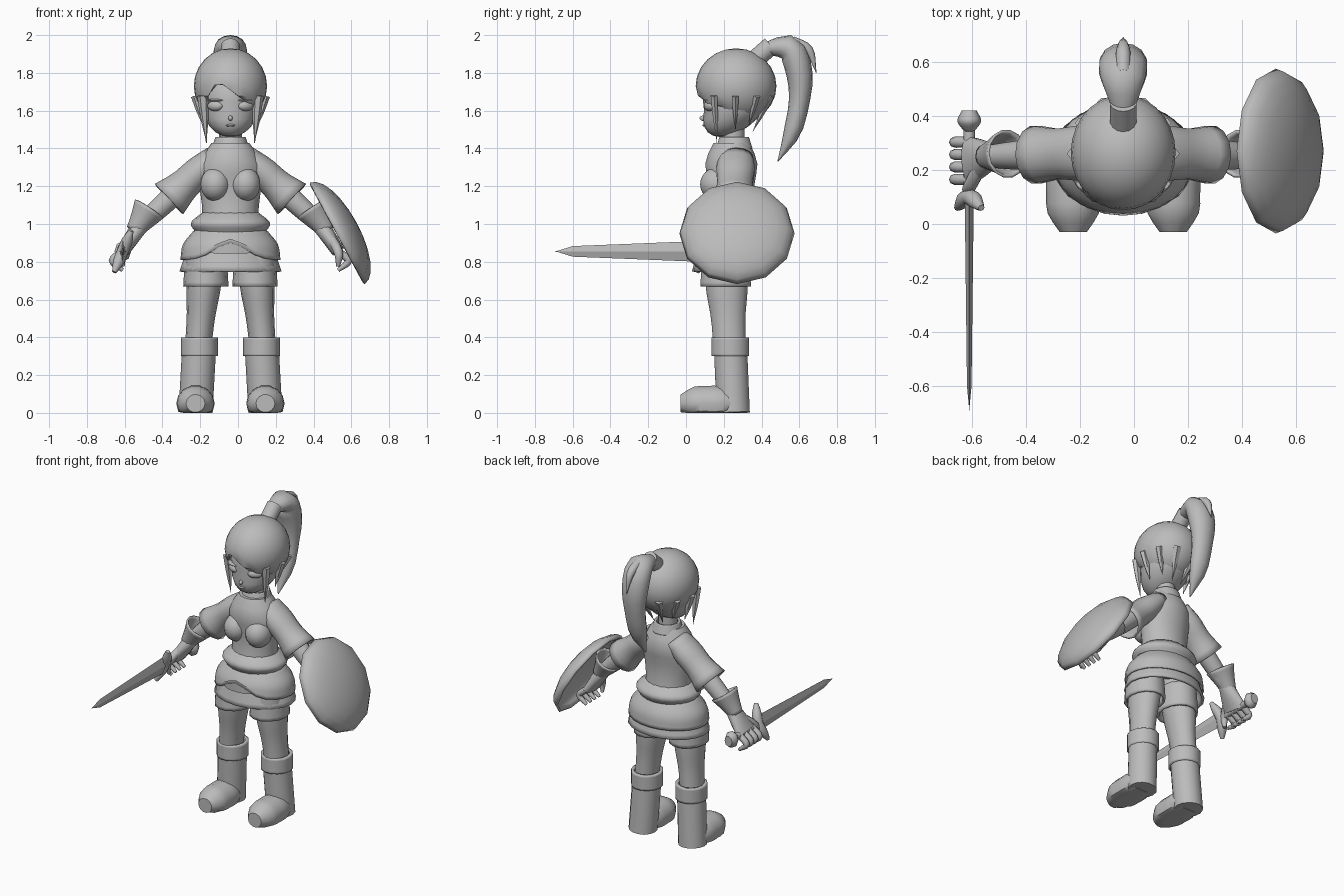
import bpy, bmesh, math
from mathutils import Vector, Matrix

cube = bpy.data.objects.get("Cube")
if cube:
    bpy.data.objects.remove(cube, do_unlink=True)

CENTRE_X = -0.04                # body centre line
X, Y, Z = Matrix.Identity(3)
SIDES = {"left": 1, "right": -1}

grey = bpy.data.materials.new("plain grey")
grey.use_nodes = True
grey.diffuse_color = (0.5, 0.5, 0.5, 1)
grey.node_tree.nodes["Principled BSDF"].inputs["Base Color"].default_value = grey.diffuse_color


def finish(name, bm, mirror=1, wall=0, angle=50):
    """Turn a bmesh into a shaded object on the body centre line."""
    for vert in bm.verts:
        vert.co.x *= mirror
    bmesh.ops.recalc_face_normals(bm, faces=bm.faces)
    mesh = bpy.data.meshes.new(name)
    bm.to_mesh(mesh)
    bm.free()
    mesh.materials.append(grey)
    part = bpy.data.objects.new(name, mesh)
    part.location.x = CENTRE_X
    bpy.context.collection.objects.link(part)
    bpy.ops.object.select_all(action="DESELECT")
    part.select_set(True)
    bpy.context.view_layer.objects.active = part
    bpy.ops.object.shade_smooth_by_angle(angle=math.radians(angle))
    if wall:
        solid = part.modifiers.new("wall", "SOLIDIFY")
        solid.thickness = wall
    return part


def spline(points, t):
    """Smooth curve through evenly spaced values, for vectors or numbers."""
    last = len(points) - 1
    if last == 0:
        return points[0]
    i = min(int(t * last), last - 1)
    f = t * last - i
    b, c = points[i], points[i + 1]
    a = points[i - 1] if i else b * 2 - c
    d = points[i + 2] if i + 2 <= last else c * 2 - b
    start, end = (c - a) / 2, (d - b) / 2
    return b + start * f + ((c - b) * 3 - start * 2 - end) * f ** 2 + ((b - c) * 2 + start + end) * f ** 3


def skin(name, path, widths, depth=1, side=Y, seg=14, rings=8, warp=None, wall=0, **kw):
    """Sweep an ellipse along a path; a wall makes it an open shell."""
    bm = bmesh.new()
    path = [Vector(point) for point in path]
    depths = depth if isinstance(depth, list) else [depth]
    spots = [spline(path, i / rings) for i in range(rings + 1)]
    loops = []
    for i, spot in enumerate(spots):
        ahead = (spots[min(i + 1, rings)] - spots[max(i - 1, 0)]).normalized()
        v = (side - ahead * side.dot(ahead)).normalized()
        u = ahead.cross(v)
        r = max(spline(widths, i / rings), 0.002)
        r2 = r * spline(depths, i / rings)
        loop = []
        for k in range(seg):
            turn = math.tau * k / seg
            co = spot + u * r * math.cos(turn) + v * r2 * math.sin(turn)
            loop.append(bm.verts.new(warp(co) if warp else co))
        loops.append(loop)
    for a, b in zip(loops, loops[1:]):
        for k in range(seg):
            bm.faces.new((a[k - 1], a[k], b[k], b[k - 1]))
    if not wall:
        bm.faces.new(loops[0])
        bm.faces.new(loops[-1])
    return finish(name, bm, wall=wall, **kw)


def ball(name, place, size, seg=14, turn=0, axis="Z", half=False, warp=None, **kw):
    """Ellipsoid, or its upper half as a shell."""
    bm = bmesh.new()
    bmesh.ops.create_uvsphere(bm, u_segments=seg, v_segments=12, radius=1)
    if half:
        low = [vert for vert in bm.verts if vert.co.z < -0.01]
        bmesh.ops.delete(bm, geom=low, context="VERTS")
    bm.transform(Matrix.Translation(place) @ Matrix.Rotation(turn, 4, axis) @ Matrix.Diagonal((*size, 1)))
    if warp:
        for vert in bm.verts:
            vert.co = warp(vert.co.copy())
    return finish(name, bm, **kw)


def upright(name, bottom, top, widths, x=0, y=0.24, **kw):
    return skin(name, [(x, y, bottom), (x, y, top)], widths, **kw)


def on_ground(co):
    return Vector((co.x, co.y, max(co.z, 0)))


def raised_hem(co):
    """Lift the over-skirt hem at the middle of the front."""
    if co.z < 0.85 and co.y < 0.24:
        co.z += 0.09 * math.exp(-(co.x / 0.12) ** 2)
    return co


def chin_forward(co):
    co.y -= max(1.6 - co.z, 0) / 2
    return co


def fringe(co):
    """Cut the front of the hair to a fringe parted on one side."""
    if co.y < 0.2:
        away = co.x + 0.07
        drop = 0.75 * away if away > 0 else -1.8 * away
        co.z = max(co.z, 1.76 - drop, 1.61)
    return co


# Shirt, collar and neck
upright("shirt", 0.98, 1.43, [0.15, 0.15, 0.165, 0.17, 0.1], depth=[0.95, 0.75, 0.95], seg=18)
upright("collar", 1.4, 1.46, [0.1, 0.08], y=0.255, wall=0.015)
upright("neck", 1.4, 1.56, [0.06], y=0.25)

# Layered skirt
upright("hip_roll", 0.95, 1.06, [0.18, 0.21, 0.15], depth=0.85, seg=20)
upright("over_skirt", 0.81, 0.98, [0.265, 0.25, 0.18], depth=0.79, seg=24, warp=raised_hem, wall=0.01)
upright("skirt", 0.75, 0.96, [0.27, 0.2], depth=0.77, seg=20, wall=0.015)

# Paired parts
shoulder, wrist, fist = Vector((0.08, 0.265, 1.36)), Vector((0.51, 0.25, 0.96)), Vector((0.57, 0.235, 0.855))
for name, s in SIDES.items():
    # Chest, sleeve and arm
    ball(name + "_chest", (0.08, 0.165, 1.21), (0.08, 0.09, 0.09), mirror=s)
    hem, elbow = shoulder.lerp(wrist, 0.57), shoulder.lerp(wrist, 0.4)
    skin(name + "_sleeve", [shoulder, hem], [0.06, 0.08, 0.085, 0.11], [1.5, 1.2, 1], wall=0.012, mirror=s)
    skin(name + "_arm", [elbow, wrist], [0.06, 0.055, 0.04], mirror=s)

    # Glove with flared cuff and curled fingers
    skin(name + "_glove_cuff", [wrist, (0.43, 0.26, 1.08)], [0.045, 0.065, 0.09], wall=0.01, mirror=s)
    skin(name + "_glove_palm", [wrist.lerp(elbow, 0.1), fist], [0.045, 0.04, 0.035], [1, 1.8, 2.6], mirror=s)
    for i in range(4):
        knuckle = fist + Y * (0.046 * i - 0.07)
        bend, tip = knuckle + X * 0.055 - Z * 0.05, knuckle - Z * 0.1
        skin(f"{name}_finger_{i + 1}", [knuckle, bend, tip], [0.02, 0.02, 0.01], seg=8, mirror=s)
    thumb = fist - Y * 0.1
    skin(name + "_thumb", [wrist, thumb, thumb - Z * 0.08], [0.025, 0.025, 0.01], side=X, seg=8, mirror=s)

    # Leg, shorts and boot
    upright(name + "_shorts", 0.67, 0.84, [0.12, 0.11], x=0.13, y=0.21, depth=1.15, wall=0.015, mirror=s)
    skin(name + "_leg", [(0.13, 0.21, 0.8), (0.17, 0.23, 0.36)], [0.095, 0.09, 0.075, 0.07], 1.25, mirror=s)
    upright(name + "_boot_cuff", 0.3, 0.4, [0.098], x=0.165, y=0.235, depth=1.04, wall=0.02, mirror=s)
    ankle, heel, toe = (0.165, 0.235, 0.36), Vector((0.185, 0.25, 0)), Vector((0.185, -0.03, 0.05))
    skin(name + "_boot_shaft", [ankle, heel], [0.09], warp=on_ground, mirror=s)
    skin(name + "_boot_foot", [heel + Z * 0.05, toe], [0.08, 0.1, 0.1, 0.095, 0.05], 0.95, side=Z,
         warp=on_ground, mirror=s)

    # Eye, lash and hanging locks of hair
    eye = Vector((0.08, 0.125, 1.625))
    ball(name + "_eye", eye, (0.046, 0.026, 0.027), turn=0.5, mirror=s)
    ball(name + "_lash", eye + Z * 0.03, (0.05, 0.03, 0.007), turn=0.5, mirror=s)
    for i, end in enumerate((1.43, 1.5, 1.52, 1.49)):
        around = 0.95 + 0.6 * i
        out = X * 0.18 * math.sin(around) - Y * 0.2 * math.cos(around)
        nape = Y * 0.265
        skin(f"{name}_hair_lock_{i + 1}", [nape + out + Z * 1.68, nape + out * (0.87 - 0.13 * i) + Z * end],
             [0.03, 0.02, 0], 0.7, seg=6, mirror=s)

# Face and hair
ball("face", (0, 0.255, 1.65), (0.155, 0.165, 0.19), seg=20, warp=chin_forward)
ball("nose", (0, 0.09, 1.56), (0.012, 0.018, 0.014))
ball("mouth", (0, 0.098, 1.522), (0.024, 0.012, 0.007))
ball("hair_cap", (0, 0.265, 1.73), (0.194, 0.214, 0.2), seg=28, warp=fringe)

# Ponytail with its band
skin("hair_band", [(0, 0.36, 1.865), (0, 0.45, 1.945)], [0.05], side=X)
tail = [(0.43, 1.93), (0.55, 1.93), (0.6, 1.8), (0.6, 1.65), (0.56, 1.48), (0.485, 1.33)]
skin("ponytail", [(0, *spot) for spot in tail], [0.035, 0.07, 0.07, 0.055, 0.045, 0], 1.25, side=X, rings=12)
skin("ponytail_stray_lock", [(0, 0.56, 1.965), (0, 0.65, 1.92), (0, 0.69, 1.8)], [0.03, 0.025, 0], side=X, seg=8)

# Sword pointing forward from the right fist
grip = Vector((-fist.x, 0, 0.855))
shoulder_end = grip - Y * 0.6
skin("sword_blade", [grip + Y * 0.1, shoulder_end], [0.056, 0.028], 0.3, side=X, seg=4, angle=20)
skin("sword_tip", [shoulder_end, grip - Y * 0.69], [0.028, 0], 0.3, side=X, seg=4, angle=20)
skin("sword_grip", [grip + Y * 0.08, grip + Y * 0.36], [0.022], side=X, seg=8)
skin("sword_pommel", [grip + Y * 0.34, grip + Y * 0.42], [0.02, 0.055, 0.035], 0.8, side=X, seg=8)
hook = X * 0.045 + Z * 0.11
skin("sword_guard", [grip + hook + Y * 0.06, grip + Y * 0.1, grip - hook + Y * 0.06],
     [0.012, 0.03, 0.03, 0.03, 0.012], seg=8)

# Domed shield, hollow at the back
ball("shield", (0.565, 0.27, 0.95), (0.305, 0.305, 0.118), seg=12, turn=1.075, axis="Y", half=True,
     wall=0.015, angle=35)
